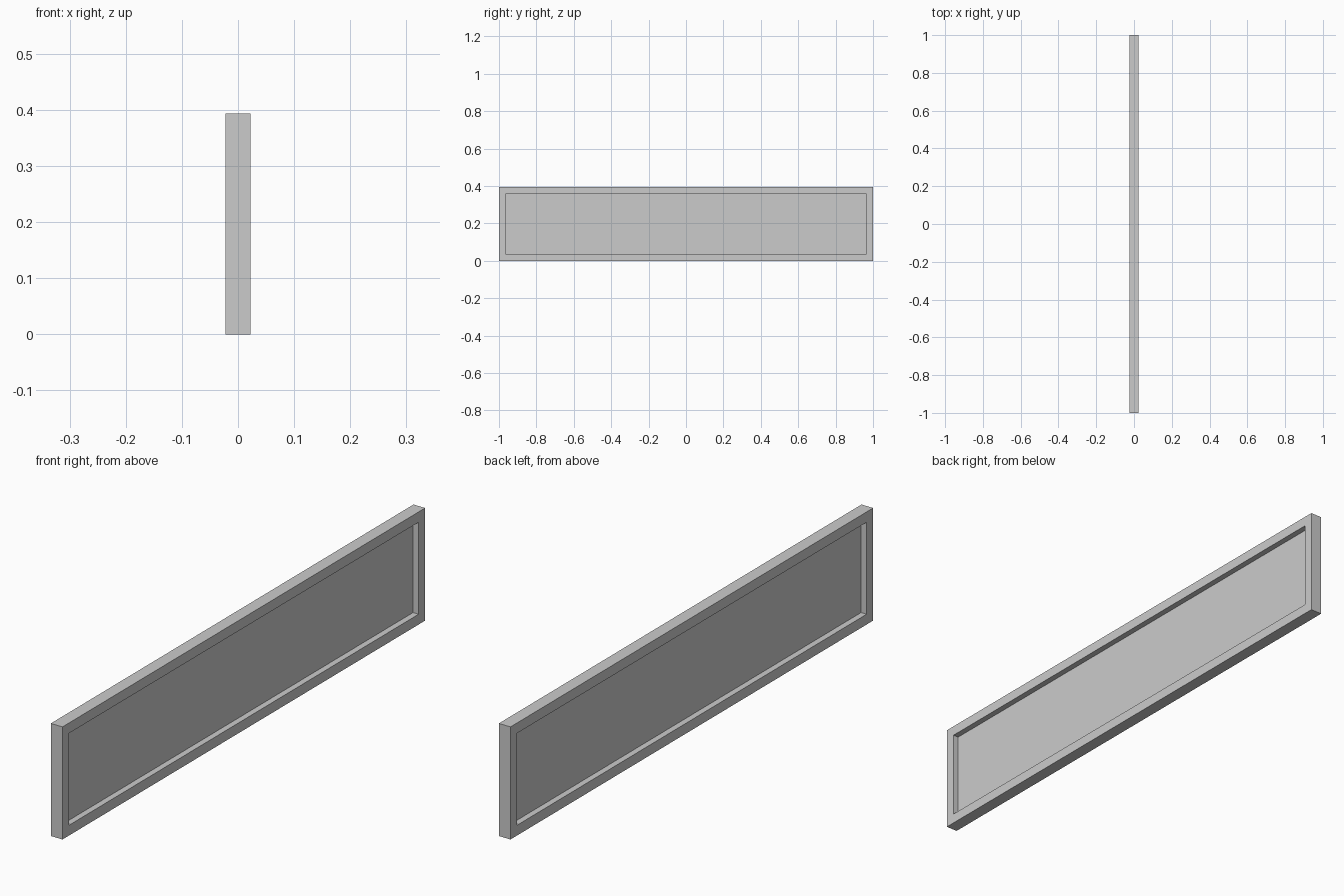
import bpy, bmesh

if "Cube" in bpy.data.objects:
    bpy.data.objects.remove(bpy.data.objects["Cube"])

L, H, T = 2.0, 0.393, 0.045   # length (y), height (z), thickness (x)
B = 0.036                     # frame border width
CORE = 0.002                  # thickness of the infill sheet


def make_object(name, bm):
    bmesh.ops.recalc_face_normals(bm, faces=bm.faces)
    mesh = bpy.data.meshes.new(name)
    bm.to_mesh(mesh)
    bm.free()
    obj = bpy.data.objects.new(name, mesh)
    bpy.context.collection.objects.link(obj)
    return obj


def rect(bm, x, inset):
    y, z0, z1 = L / 2 - inset, inset, H - inset
    return [bm.verts.new((x, a, b)) for a, b in ((-y, z0), (y, z0), (y, z1), (-y, z1))]


# Mitred frame: four loops around the rectangular cross-section
bm = bmesh.new()
loops = [rect(bm, x, i) for x, i in ((T/2, 0), (T/2, B), (-T/2, B), (-T/2, 0))]
for k in range(4):
    a, b = loops[k], loops[(k + 1) % 4]
    for j in range(4):
        n = (j + 1) % 4
        bm.faces.new((a[j], a[n], b[n], b[j]))
make_object("frame", bm)

# Thin infill sheet recessed in the middle of the frame
bm = bmesh.new()
bmesh.ops.create_cube(bm, size=1)
bmesh.ops.scale(bm, vec=(CORE, L - 2 * B, H - 2 * B), verts=bm.verts)
bmesh.ops.translate(bm, vec=(0, 0, H / 2), verts=bm.verts)
make_object("infill_panel", bm)
